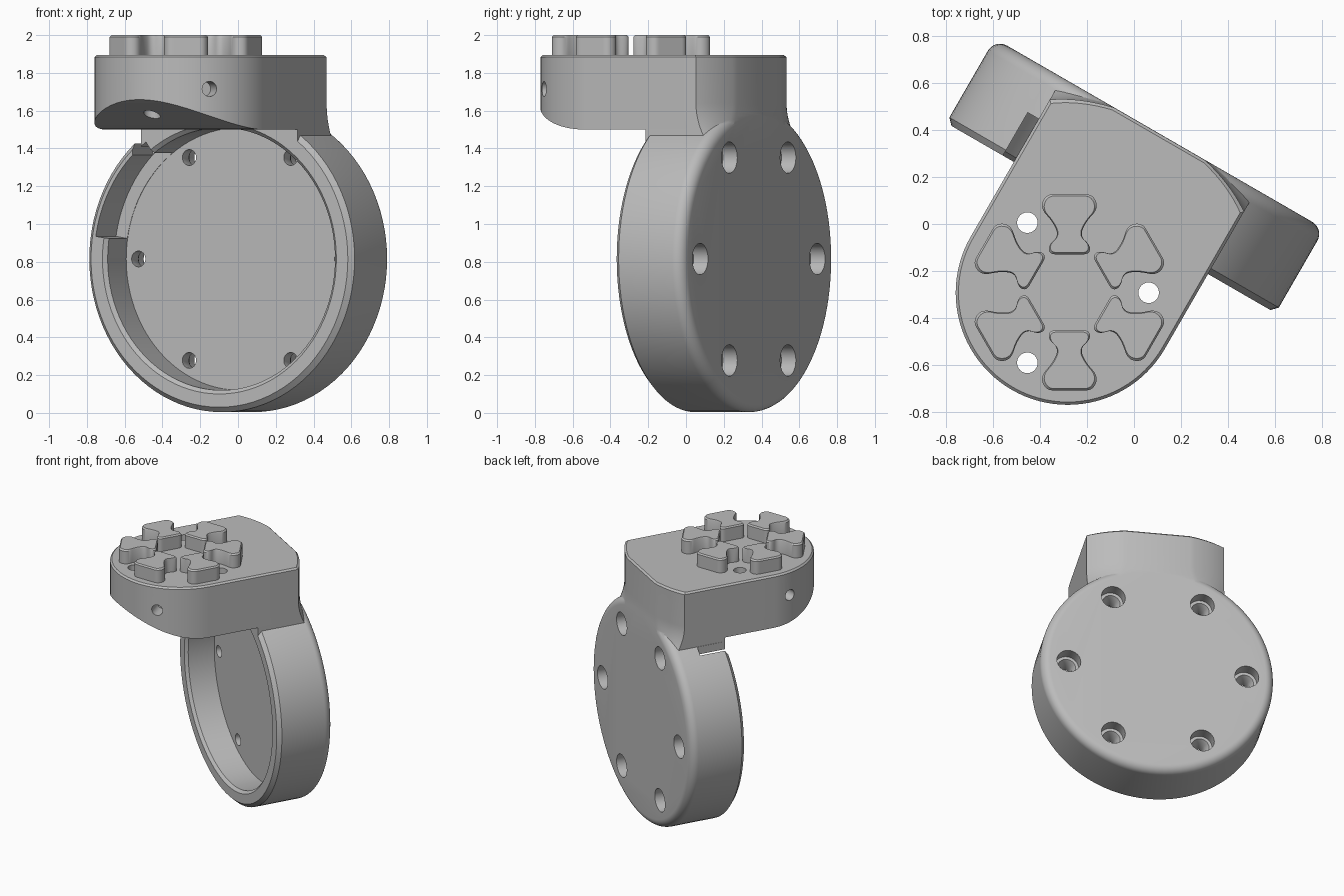
import bpy, bmesh, math
from mathutils import Matrix, Vector

cube = bpy.data.objects.get("Cube")
if cube:
    bpy.data.objects.remove(cube, do_unlink=True)

TURN = Matrix.Rotation(math.radians(-30), 4, 'Z')   # whole model is turned in plan
CX, CZ = -0.098, 0.815                              # drum axis
HY, HR = -0.395, 0.478                              # centre and radius of the head's round end
DRUM_R, FRONT, FLOOR, BACK = 0.811, -0.027, 0.19, 0.388
TOP = 1.895

grey = bpy.data.materials.new("plain grey")
grey.use_nodes = True
colour = (0.5, 0.5, 0.5, 1)
grey.diffuse_color = colour
grey.node_tree.nodes["Principled BSDF"].inputs["Base Color"].default_value = colour


def loft(name, rings):
    """Solid skinned through equal-sized rings of points, capped at both ends."""
    bm = bmesh.new()
    loops = [[bm.verts.new(p) for p in ring] for ring in rings]
    n = len(loops[0])
    for a, b in zip(loops, loops[1:]):
        for i in range(n):
            j = (i + 1) % n
            bm.faces.new((a[i], a[j], b[j], b[i]))
    bm.faces.new(loops[0])
    bm.faces.new(loops[-1])
    bmesh.ops.recalc_face_normals(bm, faces=bm.faces)
    mesh = bpy.data.meshes.new(name)
    bm.to_mesh(mesh)
    bm.free()
    mesh.materials.append(grey)
    ob = bpy.data.objects.new(name, mesh)
    bpy.context.collection.objects.link(ob)
    return ob


def arc(r, start, end, n):
    """Points on an arc, angles in degrees."""
    angles = [math.radians(start + (end - start) * i / n) for i in range(n + 1)]
    return [(r * math.cos(a), r * math.sin(a)) for a in angles]


def lathe(name, profile, x=CX, z=CZ, n=96):
    """Turned solid about an axis along y; profile holds (radius, y)."""
    return loft(name, [[(x + p, y, z + q) for p, q in arc(r, 0, 360, n)[:-1]]
                       for r, y in profile])


def rod(name, start, end, r, n=24):
    start, end = Vector(start), Vector(end)
    q = (end - start).to_track_quat('Z', 'Y')
    return loft(name, [[c + q @ Vector((x, y, 0)) for x, y in arc(r, 0, 360, n)[:-1]]
                       for c in (start, end)])


def combine(ob, other, operation):
    mod = ob.modifiers.new("combine", 'BOOLEAN')
    mod.operation, mod.solver, mod.object = operation, 'EXACT', other
    bpy.context.view_layer.objects.active = ob
    bpy.ops.object.modifier_apply(modifier=mod.name)
    bpy.data.objects.remove(other, do_unlink=True)


def finish(ob, angle):
    ob.matrix_world = TURN
    bpy.ops.object.select_all(action='DESELECT')
    ob.select_set(True)
    bpy.context.view_layer.objects.active = ob
    bpy.ops.object.shade_smooth_by_angle(angle=math.radians(angle))


# Drum with a chamfered rim and a rounded back edge
fillet = 0.06
profile = [(DRUM_R - 0.026, FRONT), (DRUM_R, 0)]
profile += [(DRUM_R - fillet + a, BACK - fillet + b) for a, b in arc(fillet, 0, 90, 8)]
housing = lathe("housing", profile)


# Head: round front, straight sides, cut-back rear corners that flare into the drum
def head_outline(z, flare, inset=0):
    r = HR - inset
    pts = [(p, HY + q) for p, q in arc(r, 180, 360, 48)]
    corner = 0.28 + 0.05 * flare - inset
    rear, half = BACK - 0.001 - inset, 0.225 + 0.1 * flare
    side = []
    for i in range(9):
        t = i / 8
        bulge = 0.04 * t * (1 - t)
        side.append((r + (half - r) * t + bulge, corner + (rear - corner) * t + bulge))
    pts += side + [(-x, y) for x, y in reversed(side)]
    return [(CX + x, y, z) for x, y in pts]


rings = [head_outline(1.4, 1)]
for i in range(9):
    t = i / 8
    rings.append(head_outline(1.46 + 0.18 * t, (1 - t) ** 2))
rings += [head_outline(TOP - 0.012, 0), head_outline(TOP, 0, 0.012)]
head = loft("head", rings)

# Underside of the head sweeps up towards the front
R = 0.8
under = [(FRONT, 1.2), (FRONT, 1.5)]
for i in range(25):
    d = 0.6 * i / 24
    under.append((HY - d, 1.5 + R - math.sqrt(R * R - d * d)))
under.append((HY - 0.6, 1.2))
combine(head, loft("under_cut", [[(x, y, z) for y, z in under] for x in (-1, 1)]), 'DIFFERENCE')
combine(housing, head, 'UNION')

# Hollow of the drum
combine(housing, lathe("hollow", [(0.735, FRONT - 0.02), (0.695, FRONT + 0.02),
                                  (0.695, FLOOR)]), 'DIFFERENCE')

# Thinned wall on one side, ending in a narrow slit beside the neck
sector = arc(0.765, 126, 171, 24) + arc(0.6, 171, 126, 24)
combine(housing, loft("wall_recess", [[(CX + x, y, CZ + z) for x, z in sector]
                                      for y in (-0.1, FLOOR - 0.003)]), 'DIFFERENCE')
slit = [(-0.63, 1.3), (-0.577, 1.3), (-0.577, 1.6), (-0.63, 1.6)]
combine(housing, loft("slit", [[(x, y, z) for x, z in slit]
                               for y in (-0.1, FLOOR - 0.005)]), 'DIFFERENCE')

# Six counterbored screw holes through the back
for p, q in arc(0.62, 0, 300, 5):
    combine(housing, lathe("screw_hole", [(0.042, 0.1), (0.042, 0.26), (0.062, 0.3),
                                          (0.083, 0.3), (0.083, 0.5)],
                           CX + p, CZ + q, 32), 'DIFFERENCE')

# Three vertical holes and three radial holes in the head
for k in range(3):
    a = math.radians(30 + 120 * k)
    x, y = CX + 0.345 * math.cos(a), HY + 0.345 * math.sin(a)
    combine(housing, rod("vertical_hole", (x, y, 1.3), (x, y, 2.1), 0.044), 'DIFFERENCE')
for turn in (-44, 196):
    a = math.radians(turn)
    c, s = math.cos(a), math.sin(a)
    combine(housing, rod("radial_hole", (CX + 0.36 * c, HY + 0.36 * s, 1.715),
                         (CX + 0.6 * c, HY + 0.6 * s, 1.715), 0.04), 'DIFFERENCE')
finish(housing, 28)

# Waisted pads in a ring on top of the head
half = [(0.418, 0.04), (0.418, 0.1), (0.36, 0.125), (0.3, 0.07),
        (0.24, 0.045), (0.2, 0.09), (0.162, 0.085), (0.162, 0.03)]
outline = half + [(r, -w) for r, w in reversed(half)]
for _ in range(3):      # corner cutting rounds the outline
    outline = [(a[0] * k + b[0] * (1 - k), a[1] * k + b[1] * (1 - k))
               for a, b in zip(outline, outline[1:] + outline[:1]) for k in (0.75, 0.25)]
for k in range(6):
    rot = Matrix.Rotation(math.radians(60 * k), 3, 'Z')
    centre = Vector((CX + 0.005, HY + 0.005, 0))
    levels = ((TOP - 0.01, 0), (1.99, 0), (2.0, 0.01))
    pad = loft("pad_%d" % (k + 1),
               [[centre + rot @ Vector((0.29 + (r - 0.29) * (1 - 6 * i), w * (1 - 8 * i), z))
                 for r, w in outline] for z, i in levels])
    finish(pad, 30)
